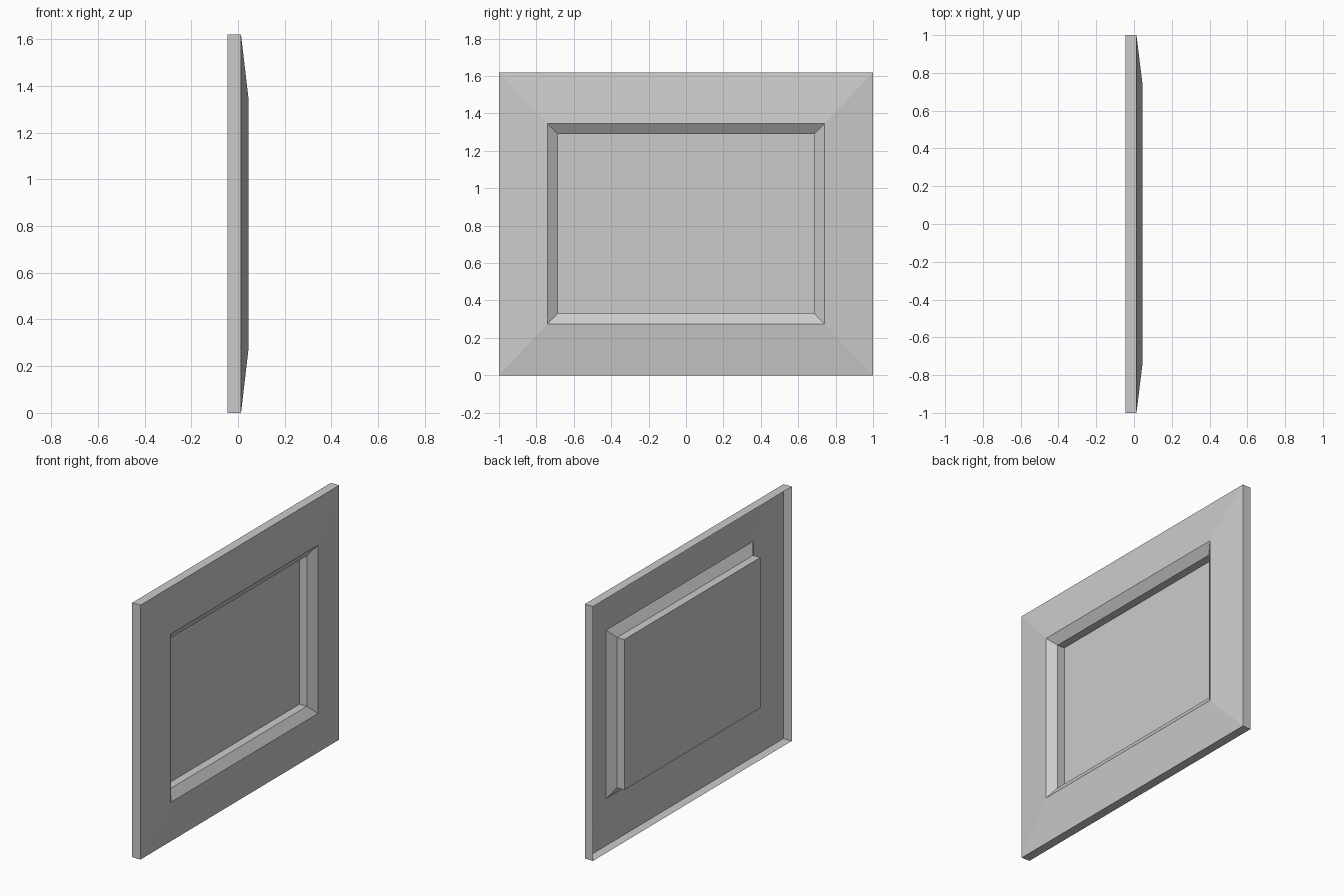
import bpy, bmesh

if "Cube" in bpy.data.objects:
    bpy.data.objects.remove(bpy.data.objects["Cube"])

H = 1.62  # overall height


def ring(bm, x, y, z):
    """Rectangular loop at depth x with half-width y, inset z from top and bottom."""
    return [bm.verts.new((x, a, b)) for a, b in
            ((-y, z), (y, z), (y, H - z), (-y, H - z))]


def shell(name, profile, cap=False):
    """Open mitred shell made by bridging rectangular loops, optionally capped."""
    bm = bmesh.new()
    rings = [ring(bm, *p) for p in profile]
    for a, b in zip(rings, rings[1:]):
        for i in range(4):
            j = (i + 1) % 4
            bm.faces.new((a[i], a[j], b[j], b[i]))
    if cap:
        bm.faces.new(rings[-1])
    mesh = bpy.data.meshes.new(name)
    bm.to_mesh(mesh)
    bm.free()
    obj = bpy.data.objects.new(name, mesh)
    bpy.context.collection.objects.link(obj)
    return obj


# Outer rim, sloped face, inner bevel (open at the back)
shell("frame", [(-0.045, 1.0, 0.0), (0.013, 1.0, 0.0),
                (0.045, 0.741, 0.274), (0.006, 0.684, 0.331)])

# Recessed tray holding the flat centre panel
shell("center_panel", [(0.006, 0.684, 0.331), (-0.045, 0.684, 0.331)], cap=True)
